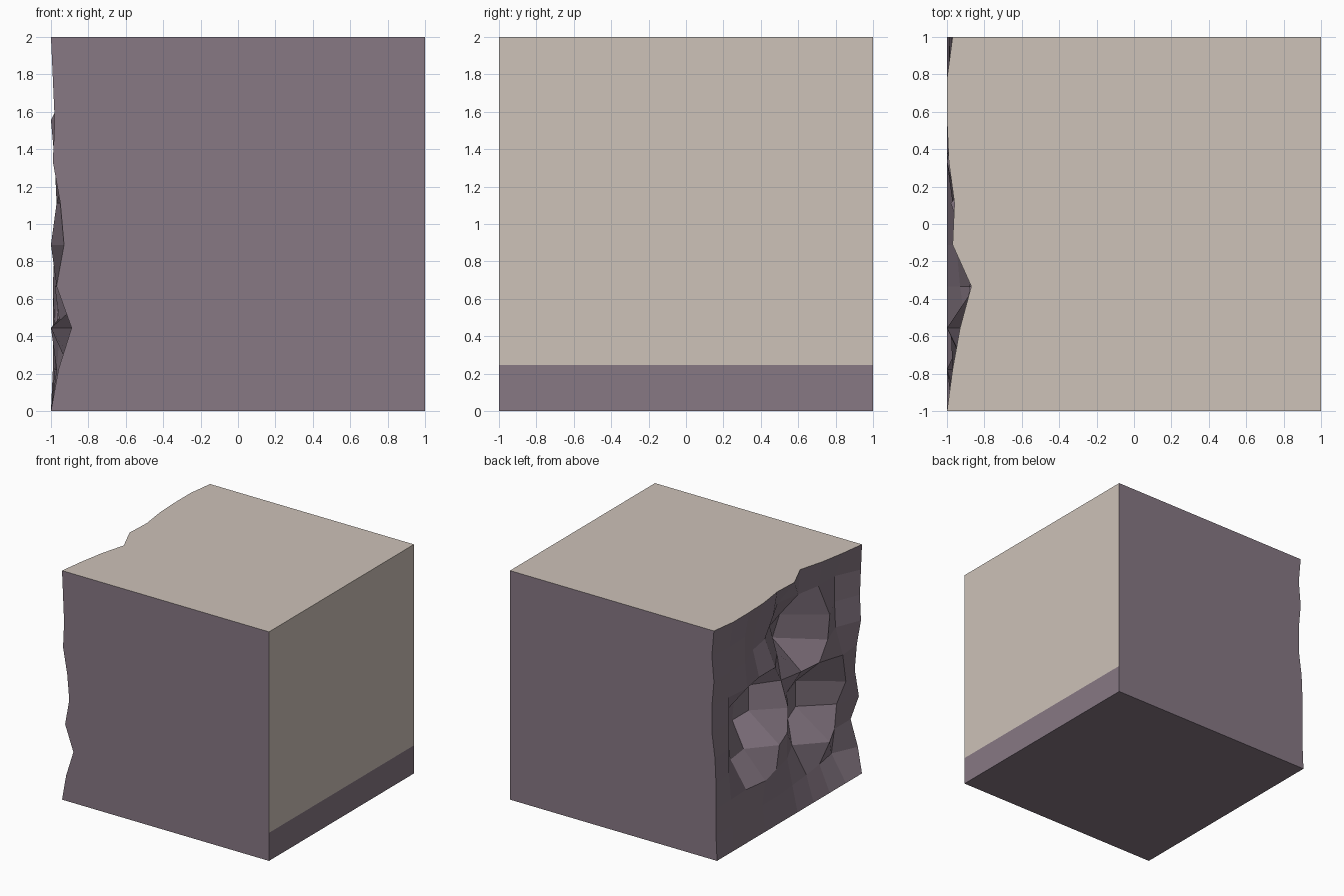
import bpy, bmesh

if "Cube" in bpy.data.objects:
    bpy.data.objects.remove(bpy.data.objects["Cube"])

N = 9           # grid cells on the broken face
STRIPE = 0.245  # height of the dark foot on the cut side


def material(name, rgb):
    m = bpy.data.materials.new(name)
    m.diffuse_color = (*rgb, 1.0)
    m.use_nodes = True
    m.node_tree.nodes["Principled BSDF"].inputs["Base Color"].default_value = m.diffuse_color
    return m


# Chip depth of the broken face in hundredths: one row per y step, columns run up z
depth = [
    (0, 4, 11, 3, 7, 5, 1, 2, 1, 0),
    (0, 14, 11, 9, 0, 3, 10, 11, 11, 3),
    (0, 10, 0, 33, 33, 10, 2, 0, 11, 7),
    (0, 7, 21, 25, 26, 12, 40, 33, 15, 13),
    (0, 5, 10, 10, 9, 16, 20, 27, 19, 3),
    (0, 3, 5, 2, 32, 32, 6, 16, 8, 4),
    (0, 3, 0, 21, 32, 30, 6, 12, 9, 1),
    (0, 2, 3, 18, 22, 20, 2, 4, 4, 0),
    (0, 1, 2, 4, 4, 4, 4, 3, 3, 0),
    (0, 1, 1, 1, 2, 5, 5, 3, 5, 3),
]

bm = bmesh.new()

# Broken rock face on -x
grid = [[bm.verts.new((-1 + d / 100, -1 + 2 * i / N, 2 * j / N))
         for j, d in enumerate(row)] for i, row in enumerate(depth)]
for i in range(N):
    for j in range(N):
        bm.faces.new((grid[i][j], grid[i][j + 1], grid[i + 1][j + 1], grid[i + 1][j]))

# Smooth cut sides, closing the block
front = [bm.verts.new((1, -1, z)) for z in (0, STRIPE, 2)]
back = [bm.verts.new((1, 1, z)) for z in (0, STRIPE, 2)]
bm.faces.new(grid[0] + front[::-1])
bm.faces.new(grid[N] + back[::-1])
bm.faces.new([row[0] for row in grid] + [back[0], front[0]])
bm.faces.new([row[N] for row in grid] + [back[2], front[2]])
for k in range(2):
    bm.faces.new((front[k], back[k], back[k + 1], front[k + 1]))
bmesh.ops.recalc_face_normals(bm, faces=bm.faces)

# Pale top and pale right side above the foot
for f in bm.faces:
    c = f.calc_center_median()
    if f.normal.z > 0.99 and c.z > 1.9:
        f.material_index = 1
    elif f.normal.x > 0.99 and c.z > STRIPE:
        f.material_index = 1

mesh = bpy.data.meshes.new("rock_block")
bm.to_mesh(mesh)
bm.free()
mesh.materials.append(material("purple rock", (0.242, 0.188, 0.231)))
mesh.materials.append(material("pale sand", (0.610, 0.539, 0.479)))
bpy.context.collection.objects.link(bpy.data.objects.new("rock_block", mesh))
